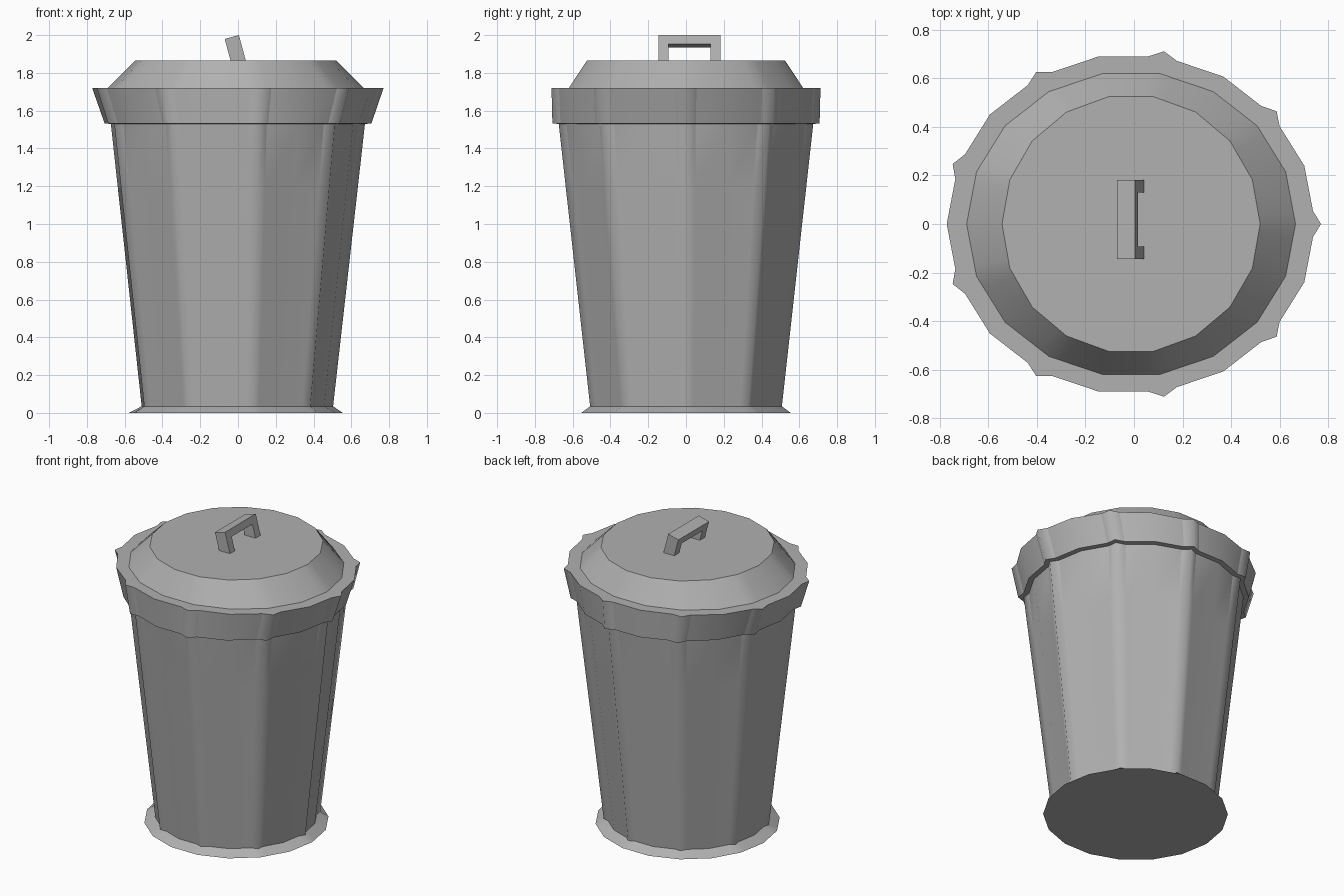
import bpy, bmesh
from math import sin, cos, radians

if "Cube" in bpy.data.objects:
    bpy.data.objects.remove(bpy.data.objects["Cube"])

CX = -0.012      # slight sideways offset of the whole bin
HALF = 4.5       # half width of a rib in degrees

grey = bpy.data.materials.new("dark_grey")
grey.diffuse_color = (0.44, 0.44, 0.44, 1)
grey.use_nodes = True
grey.node_tree.nodes["Principled BSDF"].inputs["Base Color"].default_value = grey.diffuse_color


def ring(bm, a, b, z, rib=1.0):
    """18-sided oval whose every second corner carries a raised rib."""
    shoulder = cos(radians(10)) / cos(radians(10 - HALF))
    verts = []
    for k in range(9):
        for da, f in ((-HALF, shoulder), (0, rib), (HALF, shoulder), (20, 1.0)):
            t = radians(40 * k + da)
            verts.append(bm.verts.new((CX + a * f * cos(t), b * f * sin(t), z)))
    return verts


def finish(bm, name, angle):
    me = bpy.data.meshes.new(name)
    bm.to_mesh(me)
    bm.free()
    me.materials.append(grey)
    ob = bpy.data.objects.new(name, me)
    bpy.context.collection.objects.link(ob)
    if angle:
        bpy.ops.object.select_all(action='DESELECT')
        ob.select_set(True)
        bpy.context.view_layer.objects.active = ob
        bpy.ops.object.shade_smooth_by_angle(angle=radians(angle))
    return ob


def loft(name, rings, angle, cap_bottom=False, cap_top=False, crease_above=None):
    bm = bmesh.new()
    loops = [ring(bm, *r) for r in rings]
    for lo, hi in zip(loops, loops[1:]):
        n = len(lo)
        for i in range(n):
            j = (i + 1) % n
            bm.faces.new((lo[i], lo[j], hi[j], hi[i]))
    if cap_bottom:
        bm.faces.new(loops[0][::-1])
    if cap_top:
        bm.faces.new(loops[-1])
    bm.verts.index_update()
    ob = finish(bm, name, angle)
    # crisp shoulder lines beside each rib
    if crease_above is not None:
        co = ob.data.vertices
        for e in ob.data.edges:
            p, q = e.vertices
            if p % 36 == q % 36 and p % 4 in (0, 2) and min(co[p].co.z, co[q].co.z) > crease_above:
                e.use_edge_sharp = True
    return ob


# Foot flange with closed bottom
loft("base_flange", [(0.567, 0.563, 0.0), (0.498, 0.498, 0.035, 1.035)], 40, cap_bottom=True)

# Tapered ribbed body
loft("body", [(0.498, 0.498, 0.035, 1.035),
              (0.623, 0.623, 1.18, 1.035),
              (0.661, 0.661, 1.53, 1.035)], 70, crease_above=1.1)

# Flared rim: underside lip, outer wall, flat top; then the sloped lid
loft("rim", [(0.661, 0.661, 1.53, 1.035),
             (0.694, 0.694, 1.532, 1.035),
             (0.760, 0.702, 1.72, 1.03),
             (0.678, 0.630, 1.72)], 65, crease_above=1.5)
loft("lid", [(0.678, 0.630, 1.72), (0.532, 0.533, 1.865)], 30, cap_top=True)

# Tilted U-shaped handle: profile along y and height, extruded across
tilt = radians(15)
u = (cos(tilt), sin(tilt))
v = (-sin(tilt), cos(tilt))
profile = [(-0.145, -0.16), (-0.145, 0), (0.182, 0), (0.182, -0.16),
           (0.129, -0.16), (0.129, -0.048), (-0.092, -0.048), (-0.092, -0.16)]
bm = bmesh.new()
face = bm.faces.new([bm.verts.new((0.005 + v[0] * h, y, 2.0 + v[1] * h)) for y, h in profile])
ext = bmesh.ops.extrude_face_region(bm, geom=[face])
bmesh.ops.translate(bm, vec=(-0.078 * u[0], 0, -0.078 * u[1]),
                    verts=[g for g in ext["geom"] if isinstance(g, bmesh.types.BMVert)])
bmesh.ops.recalc_face_normals(bm, faces=bm.faces)
finish(bm, "handle", None)
